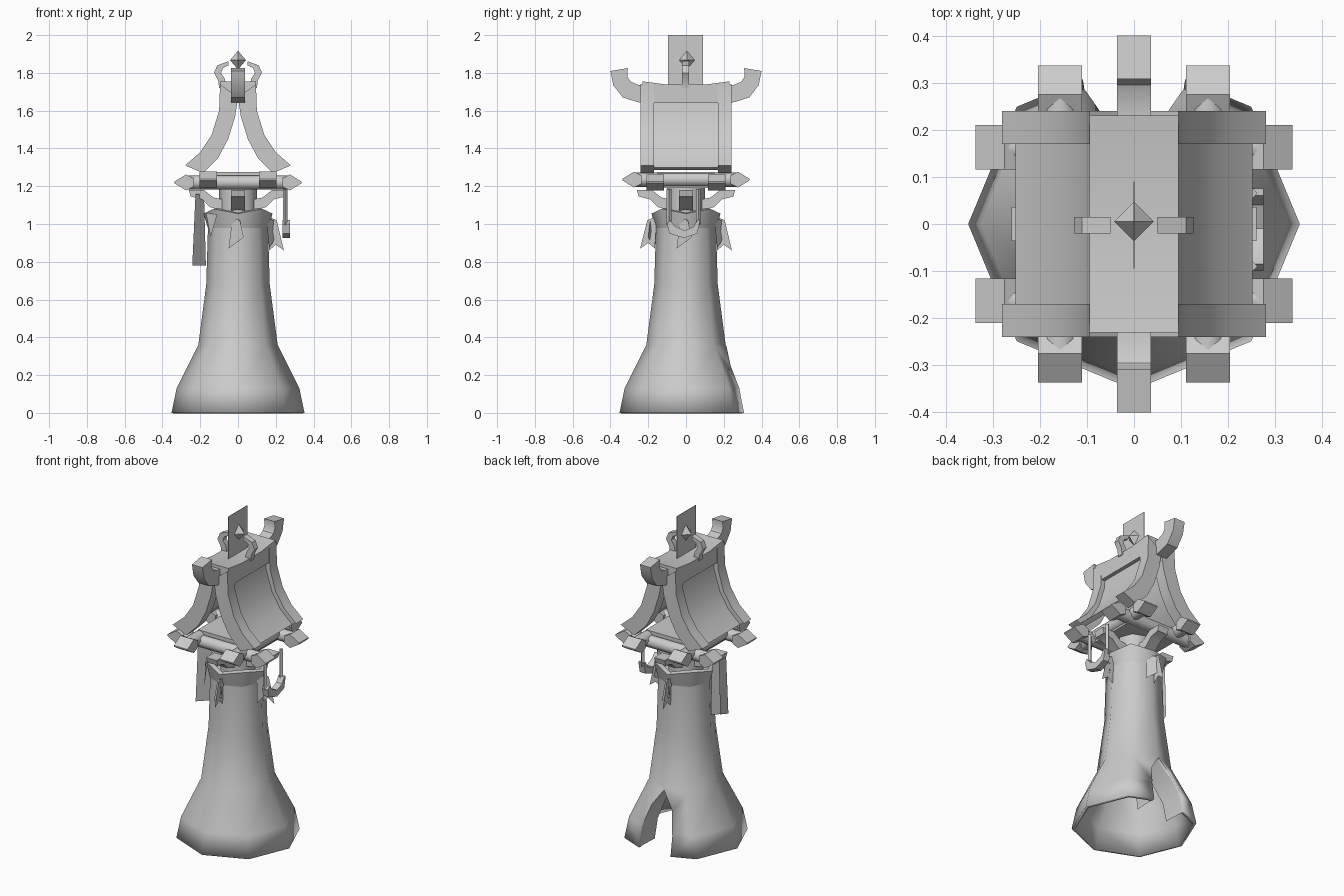
import bpy, bmesh, math
from mathutils import Vector, Matrix

cube = bpy.data.objects.get("Cube")
if cube:
    bpy.data.objects.remove(cube, do_unlink=True)

stone = bpy.data.materials.new("plain grey")
stone.use_nodes = True
GREY = (0.6, 0.6, 0.6, 1)
stone.diffuse_color = GREY
stone.node_tree.nodes["Principled BSDF"].inputs["Base Color"].default_value = GREY


def finish(name, bm, smooth=35):
    bmesh.ops.recalc_face_normals(bm, faces=bm.faces)
    mesh = bpy.data.meshes.new(name)
    bm.to_mesh(mesh)
    bm.free()
    mesh.materials.append(stone)
    ob = bpy.data.objects.new(name, mesh)
    bpy.context.collection.objects.link(ob)
    bpy.ops.object.select_all(action='DESELECT')
    ob.select_set(True)
    bpy.context.view_layer.objects.active = ob
    bpy.ops.object.shade_smooth_by_angle(angle=math.radians(smooth))
    return ob


def strip(name, pairs, w0, w1, plane="xz", su=1, turn=0, smooth=35):
    """Solid bar from paired edge points in a vertical plane, w0..w1 thick."""
    bm = bmesh.new()
    rings = []
    for a, b in pairs:
        ring = [(a, w0), (a, w1), (b, w1), (b, w0)]
        rings.append([bm.verts.new((su * p[0], w, p[1]) if plane == "xz" else (w, su * p[0], p[1]))
                      for p, w in ring])
    for r, s in zip(rings, rings[1:]):
        for i in range(4):
            j = (i + 1) % 4
            bm.faces.new((r[i], r[j], s[j], s[i]))
    bm.faces.new(rings[0])
    bm.faces.new(rings[-1])
    bm.transform(Matrix.Rotation(turn, 4, 'Z'))
    return finish(name, bm, smooth)


def rod(name, centre, axis, r, length, sides=8, spin=0, r2=None):
    bm = bmesh.new()
    bmesh.ops.create_cone(bm, cap_ends=True, segments=sides, radius1=r,
                          radius2=r if r2 is None else r2, depth=length)
    bm.transform(Matrix.Rotation(spin, 4, 'Z'))
    bm.transform(Vector(axis).to_track_quat('Z', 'Y').to_matrix().to_4x4())
    bm.transform(Matrix.Translation(centre))
    return finish(name, bm, 50)


def plate(name, corners):
    bm = bmesh.new()
    bm.faces.new([bm.verts.new(c) for c in corners])
    return finish(name, bm)


def lathe(name, profile, sides=8, cap=False, wave=0):
    bm = bmesh.new()
    rings = [[bm.verts.new((r * math.cos(k * math.tau / sides), r * math.sin(k * math.tau / sides),
                            z + (wave if k % 2 and z > 1.04 else 0))) for k in range(sides)]
             for r, z in profile]
    for a, b in zip(rings, rings[1:]):
        for i in range(sides):
            j = (i + 1) % sides
            bm.faces.new((a[i], a[j], b[j], b[i]))
    if cap:
        bm.faces.new(rings[-1])
    return finish(name, bm, 50)


# Flared tower shell, open below, with a pointed doorway at the back
PROFILE = [(0.352, 0), (0.325, 0.13), (0.21, 0.36), (0.168, 0.68), (0.16, 0.95), (0.16, 1.0)]
ARCH = [(-0.11, -0.05), (-0.105, 0.12), (-0.07, 0.25), (0, 0.35), (0.07, 0.25), (0.105, 0.12), (0.11, -0.05)]


def wall(x, z):
    for (r0, z0), (r1, z1) in zip(PROFILE, PROFILE[1:]):
        if z <= z1:
            return r0 + (r1 - r0) * (z - z0) / (z1 - z0) - 0.41 * abs(x)


tower = lathe("tower", PROFILE, cap=True)
bm = bmesh.new()
bm.faces.new([bm.verts.new((x, 0.1, z)) for x, z in ARCH])
ext = bmesh.ops.extrude_face_region(bm, geom=bm.faces[:])
bmesh.ops.translate(bm, vec=(0, 0.4, 0), verts=[v for v in ext["geom"] if isinstance(v, bmesh.types.BMVert)])
cutter = finish("door_cutter", bm)
cutter.hide_render = True
shell = tower.modifiers.new("shell", 'SOLIDIFY')
shell.thickness = 0.02
shell.offset = -1
cut = tower.modifiers.new("door", 'BOOLEAN')
cut.object = cutter
cut.solver = 'EXACT'
bpy.context.view_layer.objects.active = tower
for m in ("shell", "door"):
    bpy.ops.object.modifier_apply(modifier=m)
bpy.data.objects.remove(cutter, do_unlink=True)

# Doorway lining running inward
bm = bmesh.new()
cols = []
for x, z in ARCH:
    z = max(z, 0)
    y = wall(x, z)
    cols.append([bm.verts.new((x, y - 0.01, z)), bm.verts.new((x * 0.95, y - 0.15, z))])
for a, b in zip(cols, cols[1:]):
    bm.faces.new((a[0], b[0], b[1], a[1]))
finish("door_lining", bm)

# Jagged tower rim and the post above it
lathe("tower_rim", [(0.16, 0.98), (0.183, 1.055), (0.155, 1.06), (0.14, 0.99)], wave=0.025)
rod("top_post", (0, 0, 1.1), (0, 0, 1), 0.1, 0.22)

# Four curved brackets under the platform
BRACKET = [((0.08, 1.13), (0.08, 1.07)), ((0.13, 1.14), (0.15, 1.09)),
           ((0.18, 1.18), (0.19, 1.13)), ((0.26, 1.18), (0.25, 1.145))]
for k in range(4):
    strip("bracket", BRACKET, -0.036, 0.036, turn=k * math.pi / 2)

# Platform floor and crossed logs with wedge-shaped ends
strip("platform_floor", [((-0.17, 1.275), (-0.17, 1.19)), ((0.17, 1.275), (0.17, 1.19))], -0.15, 0.15)
for s in (-1, 1):
    rod("long_log", (s * 0.157, 0, 1.235), (0, 1, 0), 0.038, 0.56)
    rod("cross_log", (0, s * 0.163, 1.22), (1, 0, 0), 0.038, 0.56)
    for e in (-1, 1):
        WEDGE = [((0.235, 0.022), (0.235, -0.022)), ((0.275, 0.042), (0.275, -0.042)),
                 ((0.337, 0.004), (0.337, -0.004))]
        for name, plane, c, zc in (("long_log_end", "yz", s * 0.157, 1.235),
                                   ("cross_log_end", "xz", s * 0.163, 1.22)):
            strip(name, [((a[0], a[1] + zc), (b[0], b[1] + zc)) for a, b in WEDGE],
                  c - 0.047, c + 0.047, plane, e, smooth=20)

# Swept roof: gable frames, inset panels, sagging ridge
GABLE = [((0.095, 1.74), (0, 1.67)), ((0.1, 1.6), (0.015, 1.57)), ((0.14, 1.47), (0.052, 1.45)),
         ((0.2, 1.38), (0.105, 1.35)), ((0.28, 1.31), (0.185, 1.27))]


def mix(a, b, t):
    return (a[0] + (b[0] - a[0]) * t, a[1] + (b[1] - a[1]) * t)


for s in (-1, 1):
    for y in (-0.205, 0.205):
        strip("gable_frame", GABLE, y - 0.035, y + 0.035, "xz", s)
    strip("roof_panel", [(mix(a, b, 0.3), mix(a, b, 0.6)) for a, b in GABLE], -0.18, 0.18, "xz", s)
strip("ridge", [((-0.23, 1.755), (-0.23, 1.64)), ((-0.1, 1.738), (-0.1, 1.64)),
                ((0.1, 1.738), (0.1, 1.64)), ((0.23, 1.755), (0.23, 1.64))], -0.095, 0.095, "yz")

# Upturned ridge horns
HORN = [((0.2, 1.74), (0.2, 1.64)), ((0.25, 1.735), (0.255, 1.645)), ((0.295, 1.755), (0.335, 1.67)),
        ((0.31, 1.78), (0.385, 1.735)), ((0.308, 1.825), (0.4, 1.81))]
for s in (-1, 1):
    strip("ridge_horn", HORN, -0.036, 0.036, "yz", s)

# Crest: two curled arms, a gem and a thin banner
CURL = [((0.1, 1.72), (0.06, 1.72)), ((0.105, 1.76), (0.07, 1.77)), ((0.127, 1.8), (0.09, 1.8)),
        ((0.11, 1.84), (0.08, 1.825)), ((0.05, 1.862), (0.05, 1.84))]
for s in (-1, 1):
    strip("crest_arm", CURL, -0.02, 0.015, "xz", s)
for d, z in ((1, 1.8925), (-1, 1.8425)):
    rod("crest_gem", (0, 0.005, z), (0, 0, d), 0.042, 0.05, 4, 0, 0)
strip("banner", [((-0.095, 2.0), (-0.095, 1.73)), ((0.09, 2.0), (0.09, 1.73))], -0.001, 0.001, "yz")

# Swallow-tailed pennants round the tower top
for k, drop in ((0, 0.86), (1, 0.86), (3, 0.87)):
    t = k * math.pi / 2
    rot = Matrix.Rotation(t, 3, 'Z')
    shape = [(0.155, 1.04), (0.205, 1.02), (0.243, drop), (0.2, drop + 0.03), (0.165, drop)]
    plate("pennant", [rot @ Vector((u, 0.01, z)) for u, z in shape])
    plate("pennant_fold", [rot @ Vector(p) for p in
                           ((0.15, -0.03, 1.03), (0.19, 0.01, 1.02), (0.2, 0.03, 0.93), (0.165, -0.05, 0.87))])
plate("rim_spike", [(-0.17, -0.08, 1.06), (-0.11, -0.15, 1.05), (-0.145, -0.12, 0.93)])

# Long cloth on the right side with its hanger
plate("long_cloth", [(-0.225, -0.07, 1.16), (-0.18, 0, 1.16), (-0.17, 0, 0.78), (-0.242, -0.07, 0.78)])
plate("cloth_edge", [(-0.225, -0.07, 1.16), (-0.242, -0.07, 0.78), (-0.235, 0, 0.8), (-0.225, 0, 1.16)])

# Curved horn hanging from a cord on the left side
CRESCENT = [((-0.1, 1.0), (-0.085, 1.02)), ((-0.088, 0.95), (-0.06, 0.99)), ((-0.01, 0.925), (-0.01, 0.965)),
            ((0.06, 0.95), (0.04, 0.985)), ((0.075, 1.02), (0.06, 1.02))]
strip("hanging_horn", CRESCENT, 0.235, 0.275, "yz")
for y in (-0.09, 0.065):
    rod("horn_cord", (0.25, y, 1.09), (0, 0, 1), 0.012, 0.19, 4)
